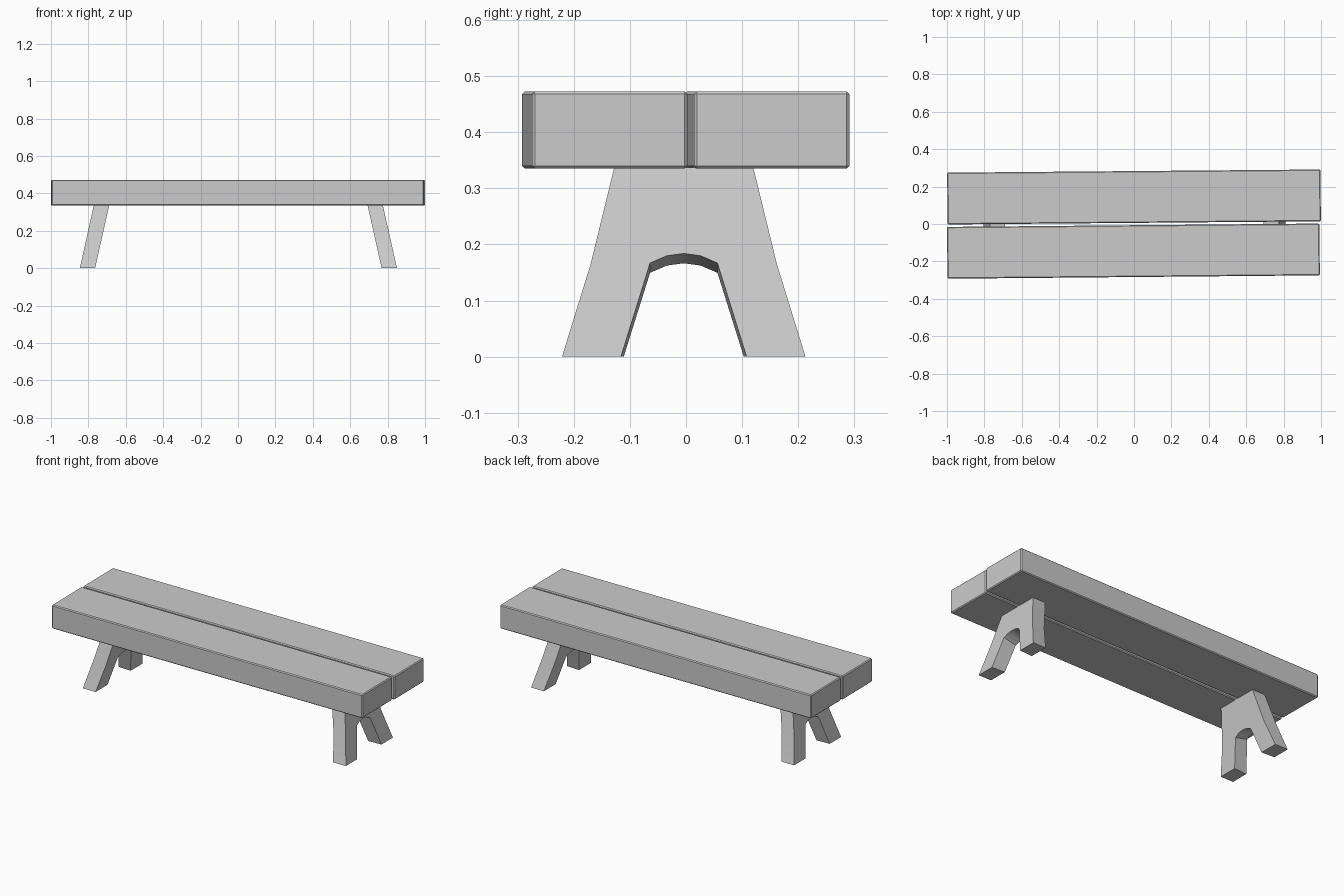
import bpy, bmesh, math

if "Cube" in bpy.data.objects:
    bpy.data.objects.remove(bpy.data.objects["Cube"])

def finish(bm, name):
    bmesh.ops.recalc_face_normals(bm, faces=bm.faces)
    me = bpy.data.meshes.new(name)
    bm.to_mesh(me)
    bm.free()
    ob = bpy.data.objects.new(name, me)
    bpy.context.collection.objects.link(ob)
    bpy.ops.object.select_all(action='DESELECT')
    bpy.context.view_layer.objects.active = ob
    ob.select_set(True)
    bpy.ops.object.shade_smooth_by_angle(angle=math.radians(30))
    return ob

# Seat planks: lightly bevelled boards, turned a little about z
def plank(name, x, y, length, turn):
    bm = bmesh.new()
    bmesh.ops.create_cube(bm, size=1)
    bmesh.ops.scale(bm, vec=(length, 0.277, 0.138), verts=bm.verts)
    bmesh.ops.bevel(bm, geom=bm.edges[:], offset=0.005, segments=1, affect='EDGES')
    ob = finish(bm, name)
    ob.location = (x, y, 0.404)
    ob.rotation_euler.z = turn

plank("front_plank", -0.003, -0.145, 1.991, 0.009)
plank("back_plank", 0.0, 0.1445, 1.996, 0.0085)

# Leg frames: arched A shape, slab leaning outward with flat feet
TOP = 0.337
SLOPE = 0.075 / 0.335
half = [(0.03, 0.180), (0.060, 0.167), (0.112, 0), (0.217, 0), (0.166, 0.165), (0.124, TOP)]

def leg_frame(name, side):
    outline = [(0, 0.184)] + half + [(0, TOP)] + [(-y, z) for y, z in reversed(half)]
    bm = bmesh.new()

    def layer(x0, drop, inset):
        verts = []
        for y, z in outline:
            if 0 < z < TOP:
                z -= drop
            if z == 0 and abs(y) < 0.15:
                y -= math.copysign(inset, y)
            verts.append(bm.verts.new((0.002 + side * (x0 - SLOPE * z), y - 0.004, z)))
        return verts

    outer, inner = layer(0.848, 0, 0), layer(0.766, 0.0175, 0.005)
    n = len(outline)
    for i in range(n):
        j = (i + 1) % n
        bm.faces.new((outer[i], outer[j], inner[j], inner[i]))
    # Fill each half as quads: crown strips, then the leg below
    for ring in (outer, inner):
        bm.faces.new([ring[k] for k in (0, 1, 2, 5, 6, 7)])
        bm.faces.new([ring[k] for k in (2, 3, 4, 5)])
        bm.faces.new([ring[k] for k in (0, 7, 8, 9, 12, 13)])
        bm.faces.new([ring[k] for k in (9, 10, 11, 12)])
    finish(bm, name)

leg_frame("right_leg_frame", 1)
leg_frame("left_leg_frame", -1)
